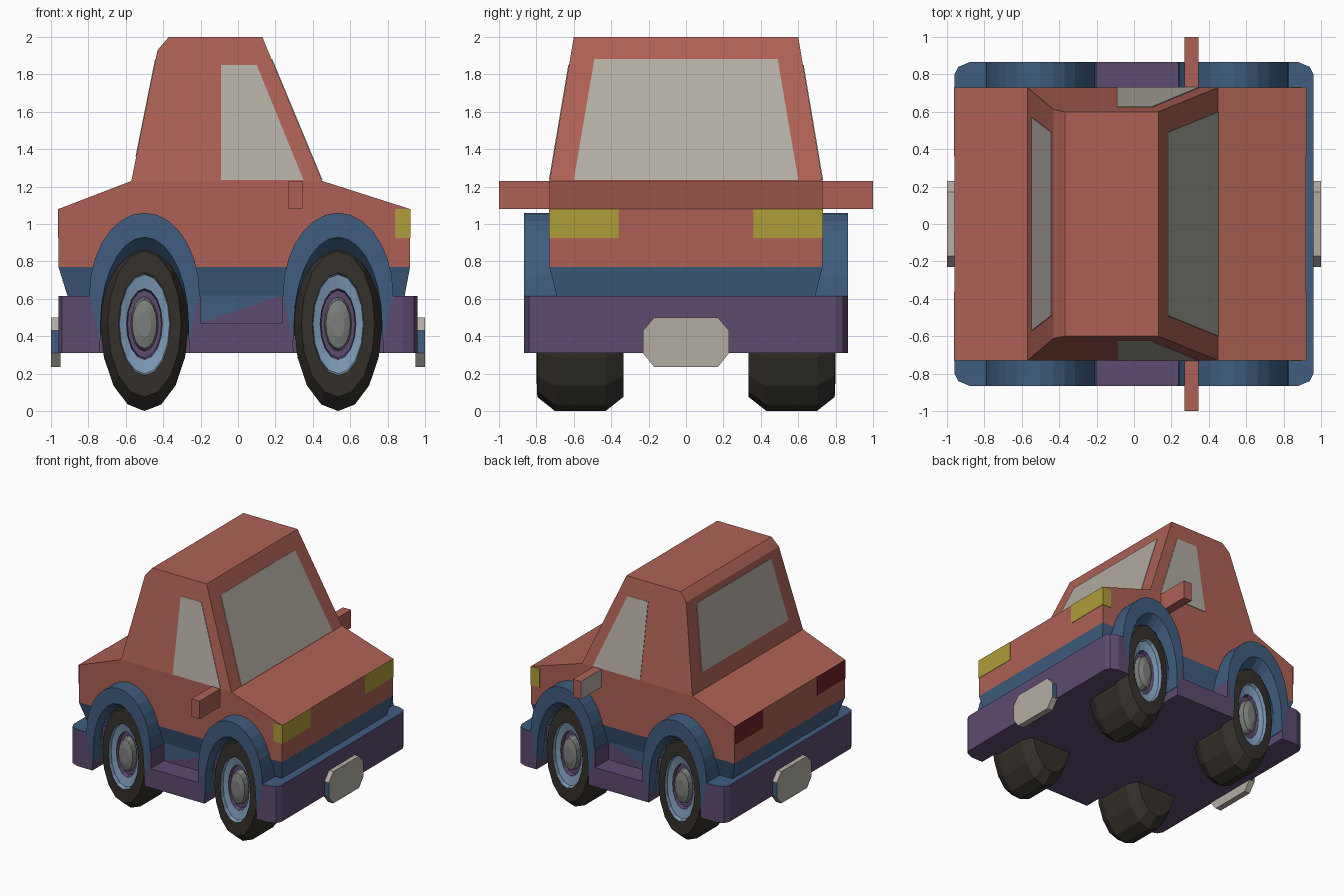
import bpy, bmesh, math
from mathutils import Vector, geometry

if "Cube" in bpy.data.objects:
    bpy.data.objects.remove(bpy.data.objects["Cube"])


def material(name, rgb):
    m = bpy.data.materials.new(name)
    m.diffuse_color = (*rgb, 1)
    m.use_nodes = True
    m.node_tree.nodes["Principled BSDF"].inputs["Base Color"].default_value = m.diffuse_color
    return m


RED = material("red_paint", (.42, .12, .09))
BLUE = material("blue_trim", (.05, .11, .21))
PURPLE = material("purple_trim", (.11, .07, .16))
TYRE = material("tyre_black", (.035, .03, .024))
RIM = material("rim_blue", (.2, .32, .46))
HUB = material("hub_grey", (.2, .21, .2))
GLASS = material("glass_grey", (.45, .42, .37))
YELLOW = material("lamp_yellow", (.42, .34, .04))
DARK_RED = material("lamp_red", (.17, .015, .02))


def loft(name, rings, mats, pick=None, strip_mats=None):
    """Join equal-length closed loops into a capped solid."""
    bm = bmesh.new()
    loops = [[bm.verts.new(p) for p in r] for r in rings]
    n = len(loops[0])
    bm.faces.new(loops[0])
    for k, (a, b) in enumerate(zip(loops, loops[1:])):
        for i in range(n):
            j = (i + 1) % n
            f = bm.faces.new((a[i], a[j], b[j], b[i]))
            if strip_mats:
                f.material_index = strip_mats[k]
    last = bm.faces.new(loops[-1])
    if strip_mats:
        last.material_index = strip_mats[-1]
    bmesh.ops.recalc_face_normals(bm, faces=bm.faces)
    if pick:
        for f in bm.faces:
            f.material_index = pick(f)
    me = bpy.data.meshes.new(name)
    bm.to_mesh(me)
    bm.free()
    for m in mats:
        me.materials.append(m)
    ob = bpy.data.objects.new(name, me)
    bpy.context.collection.objects.link(ob)
    return ob


def prism(name, profile, width, mat):
    """Side profile (x, z) spread to +-width(z)."""
    return loft(name, [[(x, s * width(z), z) for x, z in profile] for s in (-1, 1)], [mat])


def box(name, x, y, z, mats, pick=None):
    return loft(name, [[(a, y[0], c), (a, y[1], c), (a, y[1], d), (a, y[0], d)]
                       for a in x for c, d in [z]], mats, pick)


def panel(name, pts, mat, t=.004):
    """Thin sheet laid on a surface."""
    pts = [Vector(p) for p in pts]
    n = geometry.normal(pts) * t
    return loft(name, [[p - n for p in pts], [p + n for p in pts]], [mat])


def cab_w(z):
    return .73 - (z - 1.23) / .77 * .13


# Body shell: cabin, main body and tapered blue underbody
prism("cabin", [(-.57, 1.23), (-.43, 1.93), (-.37, 2), (.13, 2), (.45, 1.23)], cab_w, RED)
prism("main_body", [(-.96, .77), (-.96, 1.08), (-.57, 1.23), (.45, 1.23), (.92, 1.08), (.92, .77)],
      lambda z: .73, RED)
prism("underbody", [(-.91, .61), (-.96, .77), (.92, .77), (.89, .61)],
      lambda z: .73 if z > .7 else .69, BLUE)

# Windows
xf = lambda z: .45 - (z - 1.23) / .77 * .32
xr = lambda z: -.57 + (z - 1.23) / .7 * .14
panel("windscreen", [(xf(1.235), -.6, 1.235), (xf(1.235), .6, 1.235),
                     (xf(1.88), .49, 1.88), (xf(1.88), -.49, 1.88)], GLASS)
panel("rear_window", [(xr(1.36), -.57, 1.36), (xr(1.36), .57, 1.36),
                      (xr(1.88), .49, 1.88), (xr(1.88), -.49, 1.88)], GLASS)
for s in (-1, 1):
    panel("side_window", [(x, s * cab_w(z), z) for x, z in
                          [(-.09, 1.235), (-.09, 1.85), (.1, 1.85), (.35, 1.235)]], GLASS)

# Lower bumper and skirt, with chamfered corners and blue top
quarter = [(.88, .865), (.94, .84), (.96, .8)]
plan = (quarter + [(x, -y) for x, y in quarter[::-1]]
        + [(-x, -y) for x, y in quarter] + [(-x, y) for x, y in quarter[::-1]])
skirt = loft("lower_bumper_skirt", [[(x, y, z) for x, y in plan] for z in (.31, .615)],
             [PURPLE, BLUE], pick=lambda f: 1 if f.normal.z > .9 else 0)


def cut(cutter):
    cutter.hide_render = True
    cutter.hide_set(True)
    m = skirt.modifiers.new("cut", 'BOOLEAN')
    m.operation = 'DIFFERENCE'
    m.object = cutter


# Wheel arch outlines (offset from wheel centre, z)
WHEELS = (-.5, .535)
SEG = 14
angles = [math.pi * i / SEG for i in range(SEG + 1)]
outer = ([(.24, .38)] + [(.295 * math.cos(t), .62 + .44 * math.sin(t)) for t in angles]
         + [(-.24, .38)])
inner = ([(.235, .38)] + [(.235 * math.cos(t), .465 + .465 * math.sin(t)) for t in angles]
         + [(-.235, .38)])
lip = ([(.235, .38)] + [(.232 * math.cos(t), .465 + .39 * math.sin(t)) for t in angles]
       + [(-.235, .38)])

# Tyre and rim section (distance from centre line, radius)
section = [(.335, .2), (.335, .39), (.43, .465), (.7, .465), (.795, .39), (.8, .275),
           (.77, .265), (.755, .19), (.725, .18), (.725, .145), (.77, .13), (.785, .07)]
strips = [0] * 5 + [1, 1, 2, 2, 3, 3, 3]
SIDES = 16

for s in (-1, 1):
    for cx in WHEELS:
        shape = [(.238, .2)] + outer + [(-.238, .2)]
        cut(loft("arch_cutter", [[(cx + x, s * y, z) for x, z in shape] for y in (.7, 1)], [PURPLE]))
        loft("wheel_arch", [[(cx + o[0], s * .62, o[1]), (cx + o[0], s * .865, o[1]),
                             (cx + i[0], s * .865, i[1]), (cx + l[0], s * .78, l[1])]
                            for o, i, l in zip(outer, inner, lip)], [BLUE])
        loft("wheel", [[(cx + .505 * r * math.cos(a), s * y, .465 + r * math.sin(a))
                        for a in (2 * math.pi * (k + .5) / SIDES - math.pi / SIDES
                                  for k in range(SIDES))]
                       for y, r in section], [TYRE, RIM, PURPLE, HUB], strip_mats=strips)
    # Sill step between the wheels, with a half-blue wall
    cut(box("sill_cutter", (-.2, .235), sorted((s * .69, s * 1.1)), (.47, .8), [PURPLE]))
    panel("sill_wall_trim", [(-.2, s * .69, .47), (.235, s * .69, .62), (-.2, s * .69, .62)], BLUE, .002)
    # Door mirror with grey glass on the rear face
    box("door_mirror", (.27, .345), sorted((s * .7, s * 1.0)), (1.08, 1.23), [RED, GLASS],
        pick=lambda f: 1 if f.normal.x < -.9 else 0)
    # Head and tail lamps
    box("headlamp", (.84, .923), sorted((s * .36, s * .733)), (.925, 1.08), [YELLOW])
    box("tail_lamp", (-.963, -.95), sorted((s * .36, s * .73)), (.925, 1.08), [DARK_RED])

# Octagonal plates on both bumpers
octagon = [(.17, .5), (.23, .43), (.23, .31), (.17, .235),
           (-.17, .235), (-.23, .31), (-.23, .43), (-.17, .5)]
for name, e in (("front_plate", 1), ("rear_plate", -1)):
    loft(name, [[(e * x, y, z) for y, z in octagon] for x in (.95, 1)], [GLASS, BLUE],
         pick=lambda f: 1 if abs(f.normal.y) > .9 else 0)
